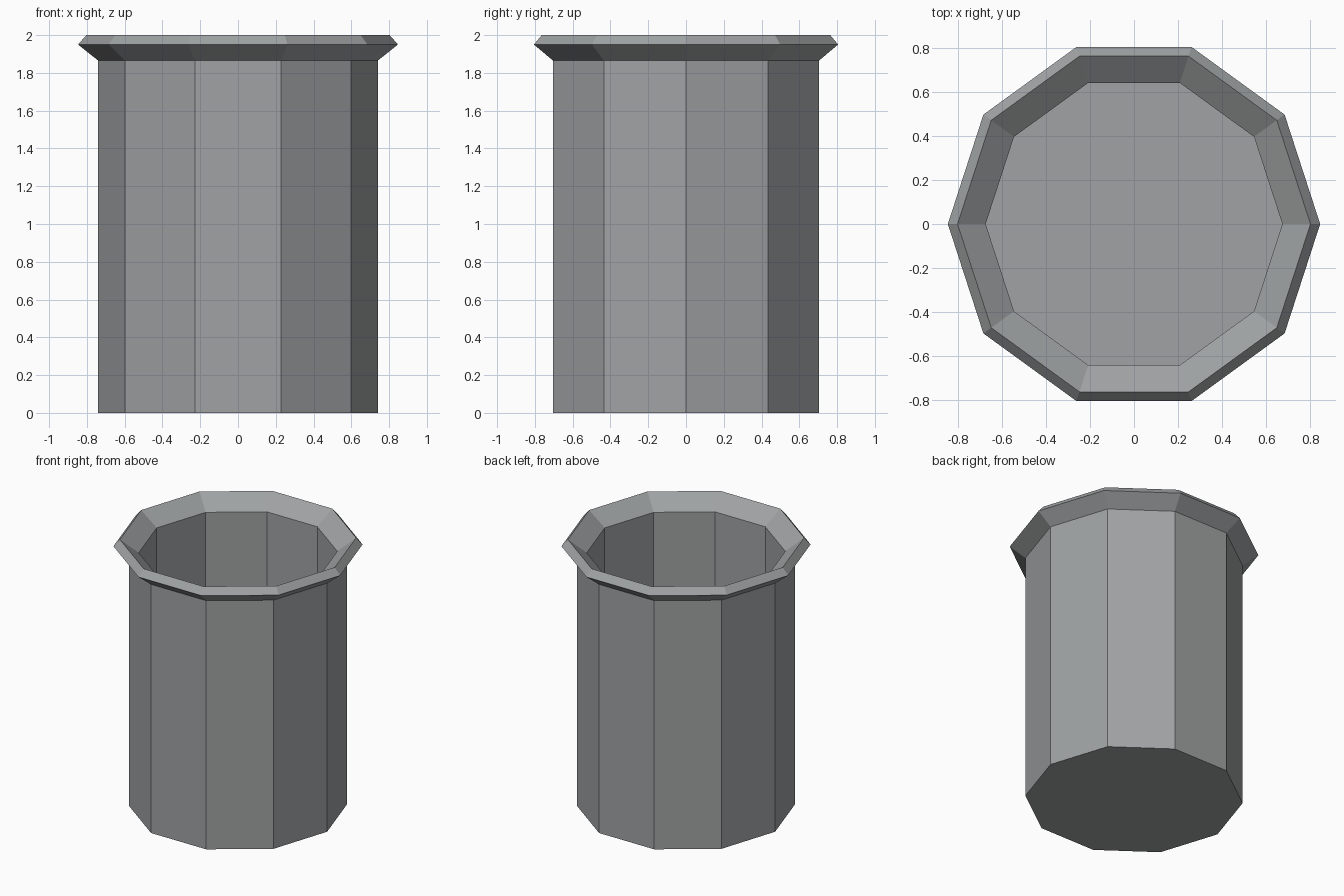
import bpy, bmesh, math

if "Cube" in bpy.data.objects:
    bpy.data.objects.remove(bpy.data.objects["Cube"])

SIDES = 10

# one flat grey for the whole container
grey = bpy.data.materials.new("mid grey")
grey.diffuse_color = (0.35, 0.365, 0.37, 1.0)
grey.use_nodes = True
grey.node_tree.nodes["Principled BSDF"].inputs["Base Color"].default_value = grey.diffuse_color

# closed wall profile (radius, height): outer wall, flared rim, inner wall, floor
profile = [
    (0.74, 0.0), (0.74, 1.865), (0.847, 1.95), (0.803, 2.0),
    (0.675, 1.90), (0.675, 0.07),
]

bm = bmesh.new()
rings = []
for r, z in profile:
    rings.append([bm.verts.new((r * math.cos(2 * math.pi * i / SIDES),
                                r * math.sin(2 * math.pi * i / SIDES), z))
                  for i in range(SIDES)])

# side faces between neighbouring rings
for a, b in zip(rings, rings[1:]):
    for i in range(SIDES):
        j = (i + 1) % SIDES
        bm.faces.new((a[i], a[j], b[j], b[i]))

# underside and inner floor
bm.faces.new(list(reversed(rings[0])))
bm.faces.new(rings[-1])
bmesh.ops.recalc_face_normals(bm, faces=bm.faces)

mesh = bpy.data.meshes.new("open_container")
bm.to_mesh(mesh)
bm.free()
mesh.materials.append(grey)
obj = bpy.data.objects.new("open_container", mesh)
bpy.context.collection.objects.link(obj)
